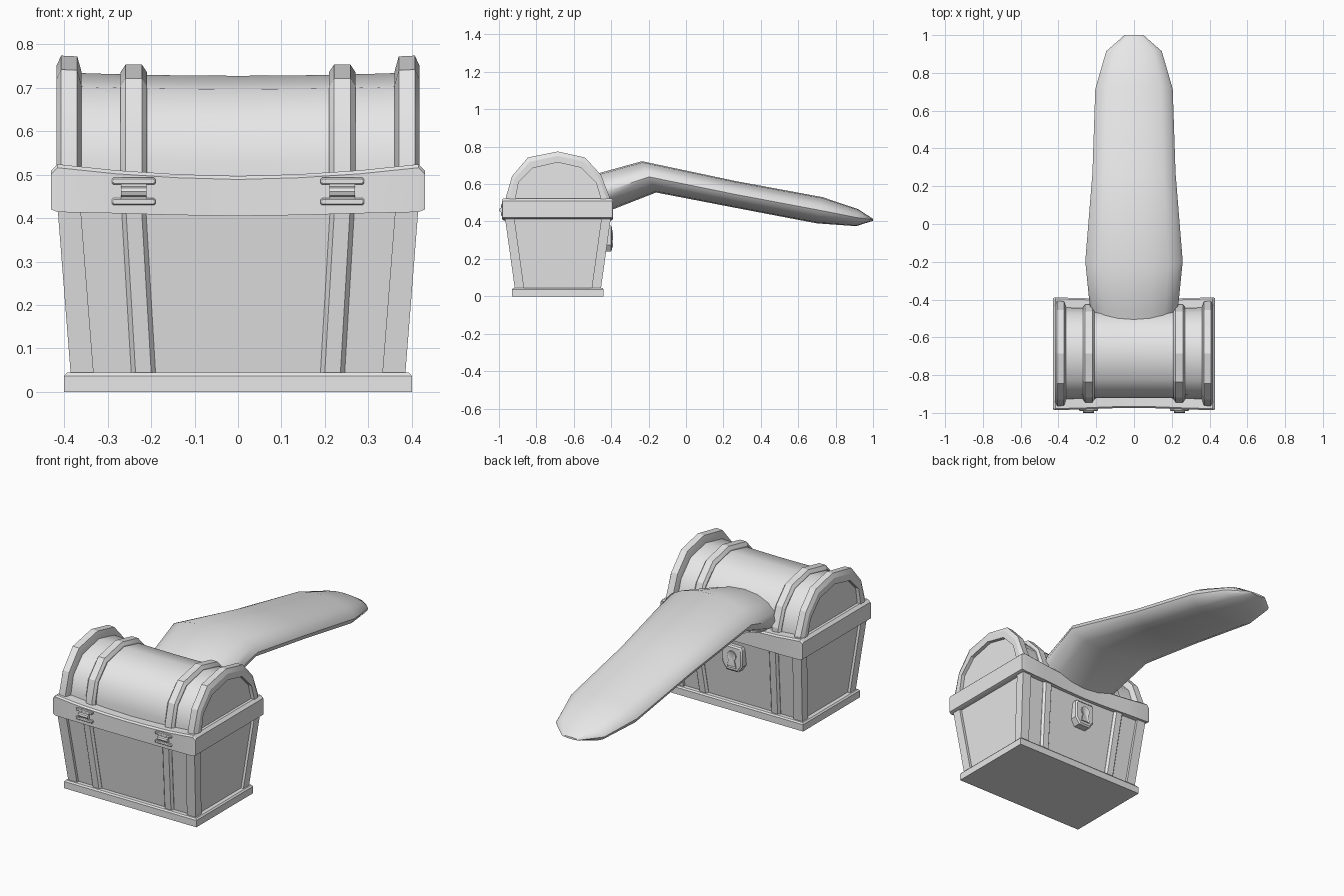
import bpy, bmesh, math
from mathutils import Vector

if "Cube" in bpy.data.objects:
    bpy.data.objects.remove(bpy.data.objects["Cube"])

grey = bpy.data.materials.new("plain_grey")
grey.diffuse_color = (0.8, 0.8, 0.8, 1)
grey.use_nodes = True
grey.node_tree.nodes["Principled BSDF"].inputs["Base Color"].default_value = grey.diffuse_color
YC = -0.685  # chest centre line


def finish(name, bm, angle=30):
    bmesh.ops.recalc_face_normals(bm, faces=bm.faces)
    me = bpy.data.meshes.new(name)
    bm.to_mesh(me)
    bm.free()
    me.materials.append(grey)
    me.polygons.foreach_set("use_smooth", [True] * len(me.polygons))
    me.set_sharp_from_angle(angle=math.radians(angle))
    ob = bpy.data.objects.new(name, me)
    bpy.context.collection.objects.link(ob)
    return ob


def loft(name, rings, angle=30, cap=True, closed=False, inset=None):
    """Skin a list of equal-length closed rings."""
    bm = bmesh.new()
    vs = [[bm.verts.new(p) for p in r] for r in rings]
    n = len(vs[0])
    pairs = list(zip(vs, vs[1:])) + ([(vs[-1], vs[0])] if closed else [])
    for a, b in pairs:
        for i in range(n):
            j = (i + 1) % n
            bm.faces.new((a[i], a[j], b[j], b[i]))
    if cap and not closed:
        bm.faces.new(vs[0])
        end = bm.faces.new(vs[-1])
        if inset:  # sunken front face
            bm.normal_update()
            bmesh.ops.inset_individual(bm, faces=[end], thickness=inset[0])
            bmesh.ops.translate(bm, verts=end.verts, vec=inset[1])
    return finish(name, bm, angle)


def rect(x0, x1, y0, y1, z):
    return [(x0, y0, z), (x1, y0, z), (x1, y1, z), (x0, y1, z)]


def box(name, x0, x1, y0, y1, z0, z1, bevel=0):
    ob = loft(name, [rect(x0, x1, y0, y1, z0), rect(x0, x1, y0, y1, z1)])
    if bevel:
        m = ob.modifiers.new("bevel", "BEVEL")
        m.width, m.segments = bevel, 1
    return ob


# Tapered body: half sizes at a height
def half(z):
    t = (z - 0.04) / 0.38
    return 0.385 + 0.03 * t, 0.23 + 0.053 * t


ZB, ZT = 0.03, 0.43
core = []
for z in (ZB, ZT):
    hx, hy = half(z)
    core.append(rect(-hx + 0.014, hx - 0.014, YC - hy + 0.014, YC + hy - 0.014, z))
loft("body", core)

# Plinth
loft("plinth", [rect(-.4, .4, -.93, -.44, 0), rect(-.4, .4, -.93, -.44, .037),
                rect(-.393, .393, -.924, -.446, .045)])

for sx in (-1, 1):
    for sy in (-1, 1):
        # Corner posts
        post, strap = [], []
        for z in (ZB, ZT):
            hx, hy = half(z)
            post.append([(sx * (hx - a), YC + sy * (hy - b), z)
                         for a, b in ((0, 0), (.053, 0), (.053, .05), (0, .05))])
            # Vertical straps with chamfered sides
            c = 0.24 - (0.415 - hx) * 0.75
            strap.append([(sx * (c + a), YC + sy * (hy - b), z)
                          for a, b in ((-.028, .03), (-.028, .012), (-.018, 0),
                                       (.018, 0), (.028, .012), (.028, .03))])
        loft("corner_post", post)
        loft("body_strap", strap)

# Sagging rim around the opening
rim = []
for x, z0, z1, d in ((-.43, .42, .51, .003), (-.415, .414, .524, 0), (-.28, .411, .51, .003),
                     (-.14, .407, .501, .009), (0, .405, .497, .012), (.14, .407, .501, .009),
                     (.28, .411, .51, .003), (.415, .414, .524, 0), (.43, .42, .51, .003)):
    rim.append([(x, -.985 + d, z0), (x, -.389 - d, z0), (x, -.389 - d, z1 - .008),
                (x, -.397 - d, z1), (x, -.977 + d, z1), (x, -.985 + d, z1 - .008)])
loft("rim", rim)

# Lid arch, blended between an inner and an outer outline
INNER = [(-.91, .45), (-.91, .53), (-.895, .61), (-.82, .685), (-.685, .716),
         (-.56, .687), (-.48, .605), (-.458, .53), (-.458, .45)]
OUTER = [(-.965, .45), (-.963, .53), (-.93, .642), (-.845, .742), (-.685, .774),
         (-.54, .742), (-.455, .65), (-.408, .53), (-.408, .45)]


def arch(x, t, k=1.0):
    return [(x, YC + k * (a[0] + t * (b[0] - a[0]) - YC),
             a[1] + t * (b[1] - a[1])) for a, b in zip(INNER, OUTER)]


# Barrel of the lid, slightly waisted, with its end panels
loft("lid_barrel", [arch(x, .33 - .13 * (1 - (x / .4) ** 2))
                    for x in (-.398, -.3, -.2, -.1, 0, .1, .2, .3, .398)], 45)


# Bands over the lid: a cross-section of (x, blend) swept along the arch
def band(name, section):
    cols = [arch(x, t) for x, t in section]
    loft(name, [[c[i] for c in cols] for i in range(len(INNER))], 20)


for s in (-1, 1):
    band("lid_end_band", [(s * x, t) for x, t in (
        (.36, 0), (.36, .35), (.37, .97), (.407, 1), (.418, .6), (.418, 0))])
    band("lid_strap", [(s * x, t) for x, t in (
        (.21, 0), (.21, .35), (.221, .64), (.259, .64), (.27, .35), (.27, 0))])

    # Hinges
    c = s * .24
    for z in (.438, .485):
        box("hinge_leaf", c - .05, c + .05, -.989, -.97, z - .008, z + .008, .003)
    box("hinge_plate", c - .029, c + .029, -.988, -.97, .438, .485)
    loft("hinge_pin", [[(c + dx, -.988 + .012 * math.cos(k * math.pi / 4),
                         .461 + .012 * math.sin(k * math.pi / 4)) for k in range(8)]
                       for dx in (-.029, .029)])

# Lock case on the back
shield = [(-.052, .378), (.052, .378), (.06, .365), (.06, .275), (.035, .24),
          (-.035, .24), (-.06, .275), (-.06, .365)]


def lock_ring(y, k):
    return [(x * k, y, .31 + (z - .31) * k) for x, z in shield]


loft("lock_case", [lock_ring(-.45, 1), lock_ring(-.402, 1), lock_ring(-.396, .88)])

# Keyhole frame, with a sunken middle
hole = [(.027 * math.sin(a), .325 + .027 * math.cos(a))
        for a in (math.radians(-140 + 28 * k) for k in range(11))]
hole += [(.027, .262), (-.027, .262)]
loft("keyhole", [[(x, y, z) for x, z in hole] for y in (-.41, -.391)],
     inset=(.008, Vector((0, -.004, 0))))

# Tongue: top y, bottom y, half width, top z, bottom z
tongue = []
for yt, yb, w, zt, zb in ((-.62, -.52, .2, .61, .44), (-.46, -.39, .235, .66, .465),
                          (-.235, -.16, .258, .722, .555), (.27, .27, .22, .615, .472),
                          (.73, .70, .205, .53, .39), (.92, .91, .147, .466, .375),
                          (1.0, 1.0, .05, .414, .404)):
    ring = []
    for k in range(16):
        a = k * math.pi / 8
        f = (1 + math.sin(a)) / 2
        ring.append((w * math.cos(a), yb + f * (yt - yb), zb + f * (zt - zb)))
    tongue.append(ring)
loft("tongue", tongue, 50)
